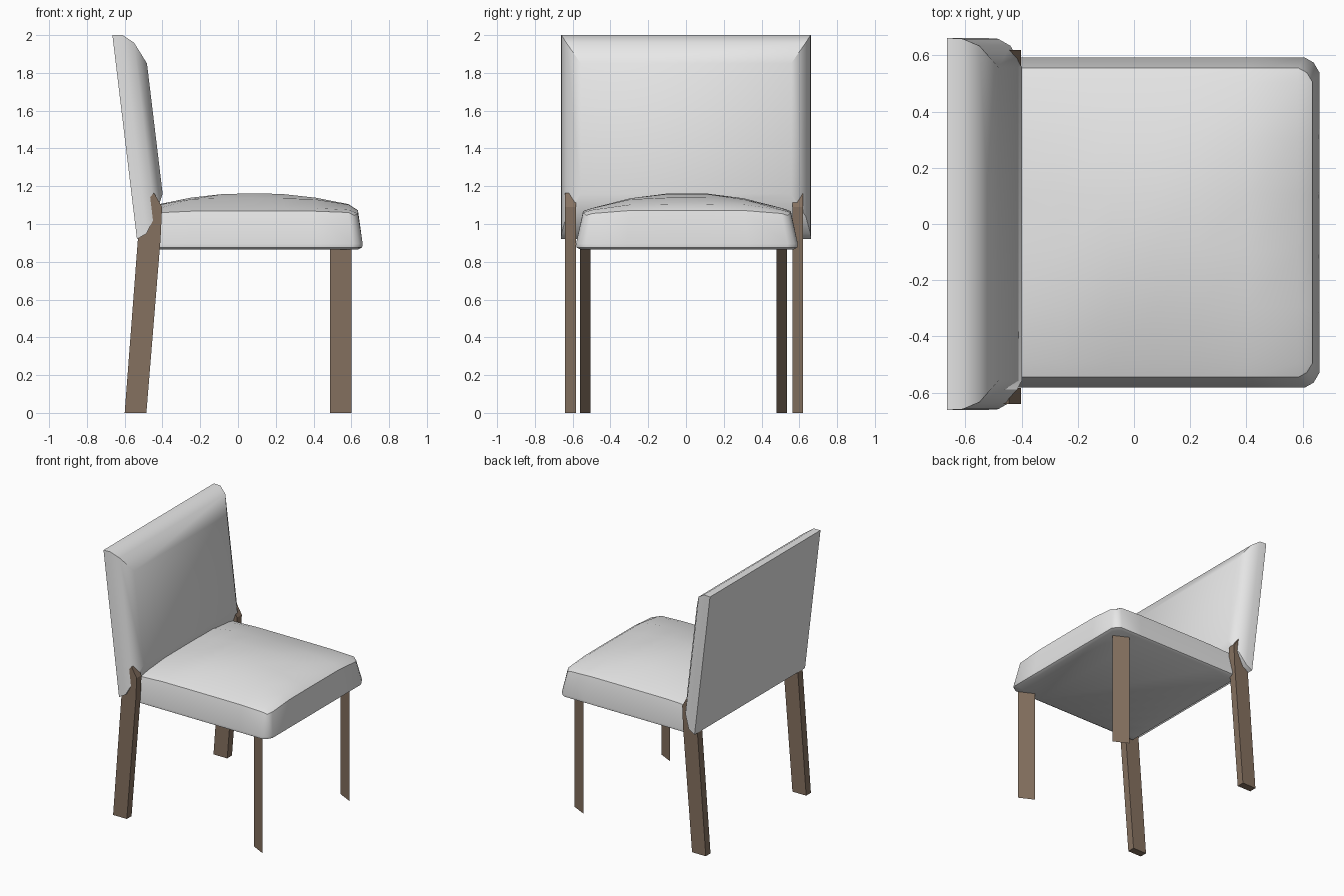
import bpy, bmesh, math

if "Cube" in bpy.data.objects:
    bpy.data.objects.remove(bpy.data.objects["Cube"], do_unlink=True)


def material(name, colour):
    m = bpy.data.materials.new(name)
    m.use_nodes = True
    m.diffuse_color = (*colour, 1)
    m.node_tree.nodes["Principled BSDF"].inputs["Base Color"].default_value = (*colour, 1)
    return m


fabric = material("pale_grey_fabric", (0.8, 0.8, 0.8))
wood = material("brown_wood", (0.235, 0.165, 0.117))


def finish(bm, name, mat, angle=None, closed=True):
    if closed:
        bmesh.ops.recalc_face_normals(bm, faces=bm.faces)
    mesh = bpy.data.meshes.new(name)
    bm.to_mesh(mesh)
    bm.free()
    mesh.materials.append(mat)
    obj = bpy.data.objects.new(name, mesh)
    bpy.context.collection.objects.link(obj)
    if angle:
        bpy.ops.object.select_all(action="DESELECT")
        obj.select_set(True)
        bpy.context.view_layer.objects.active = obj
        bpy.ops.object.shade_smooth_by_angle(angle=math.radians(angle))
    return obj


def bridge(bm, a, b):
    n = len(a)
    for i in range(n):
        bm.faces.new((a[i], a[(i + 1) % n], b[(i + 1) % n], b[i]))


# Seat cushion: domed grid top, flared sides, small rounded lower lip
def seat_height(x, y):
    along = 0.06 * ((x - 0.08) / 0.505) ** 2 + (0.02 if x > 0.6 else 0)
    across = 0.08 * (y / 0.5) ** 2
    return 1.165 - (along ** 3 + across ** 3) ** (1 / 3)


bm = bmesh.new()
xs = [-0.46, -0.25, -0.08, 0.08, 0.23, 0.41, 0.585, 0.635]
ys = [-0.55, -0.5, -0.3, -0.1, 0.1, 0.3, 0.5, 0.55]
grid = []
for x in xs:
    row = []
    for y in ys:
        corner = x > 0.6 and abs(y) > 0.52
        px, py = (x - 0.02, y * 0.97) if corner else (x, y)
        row.append(bm.verts.new((px, py, seat_height(x, y))))
    grid.append(row)
for r, s in zip(grid, grid[1:]):
    for j in range(len(ys) - 1):
        bm.faces.new((r[j], s[j], s[j + 1], r[j + 1]))
rim = ([r[0] for r in grid] + grid[-1][1:]
       + [r[-1] for r in grid[-2::-1]] + grid[0][-2:0:-1])
ring = rim
for grow_x, grow_y, z in ((0.025, 0.037, 0.895), (0.022, 0.034, 0.876), (0.0, 0.015, 0.865)):
    lower = []
    for v in rim:
        x, y = v.co.x, v.co.y
        x += grow_x * max(0, x) / 0.635
        y += grow_y * y / 0.55
        lower.append(bm.verts.new((x, y, z)))
    bridge(bm, ring, lower)
    ring = lower
bm.faces.new(ring)
seat = finish(bm, "seat_cushion", fabric, 40)
seat.location.y = 0.005


# Back cushion: leaning slab, rounded towards the front on all four sides
def back_x(z):
    return -0.535 - 0.13 * (z - 0.92) / 1.08


bm = bmesh.new()
layers = [  # depth, side inset, top inset, bottom inset
    (0.0, 0.0, 0.0, 0.0),
    (0.055, 0.003, 0.0, 0.03),
    (0.11, 0.028, 0.04, 0.12),
    (0.165, 0.105, 0.15, 0.24),
]
previous = None
for depth, side, top, bottom in layers:
    y, lo, hi = 0.662 - side, 0.92 + bottom, 2.0 - top
    loop = [bm.verts.new((back_x(z) + depth, sy, z))
            for sy, z in ((-y, lo), (y, lo), (y, hi), (-y, hi))]
    if previous:
        bridge(bm, previous, loop)
    else:
        bm.faces.new(loop)
    previous = loop
bm.faces.new(previous)
finish(bm, "back_cushion", fabric, 40)

# Rear legs: slanted boards with a pointed head let into the back cushion
profile = [(-0.6, 0), (-0.485, 0), (-0.41, 0.92), (-0.402, 1.09), (-0.445, 1.165),
           (-0.5, 1.1), (-0.53, 0.92)]
for name, y0, y1 in (("rear_leg_a", -0.64, -0.583), ("rear_leg_b", 0.563, 0.62)):
    bm = bmesh.new()
    a = [bm.verts.new((x, y0, z)) for x, z in profile]
    b = [bm.verts.new((x, y1, z)) for x, z in profile]
    bridge(bm, a, b)
    bm.faces.new(a)
    bm.faces.new(b)
    finish(bm, name, wood)

# Front legs: thin diagonal panels
for name, y in (("front_leg_a", -0.533), ("front_leg_b", 0.506)):
    bm = bmesh.new()
    bm.faces.new([bm.verts.new(p) for p in (
        (0.488, y + 0.028, 0), (0.6, y - 0.028, 0),
        (0.6, y - 0.028, 0.88), (0.488, y + 0.028, 0.88))])
    finish(bm, name, wood, closed=False)
